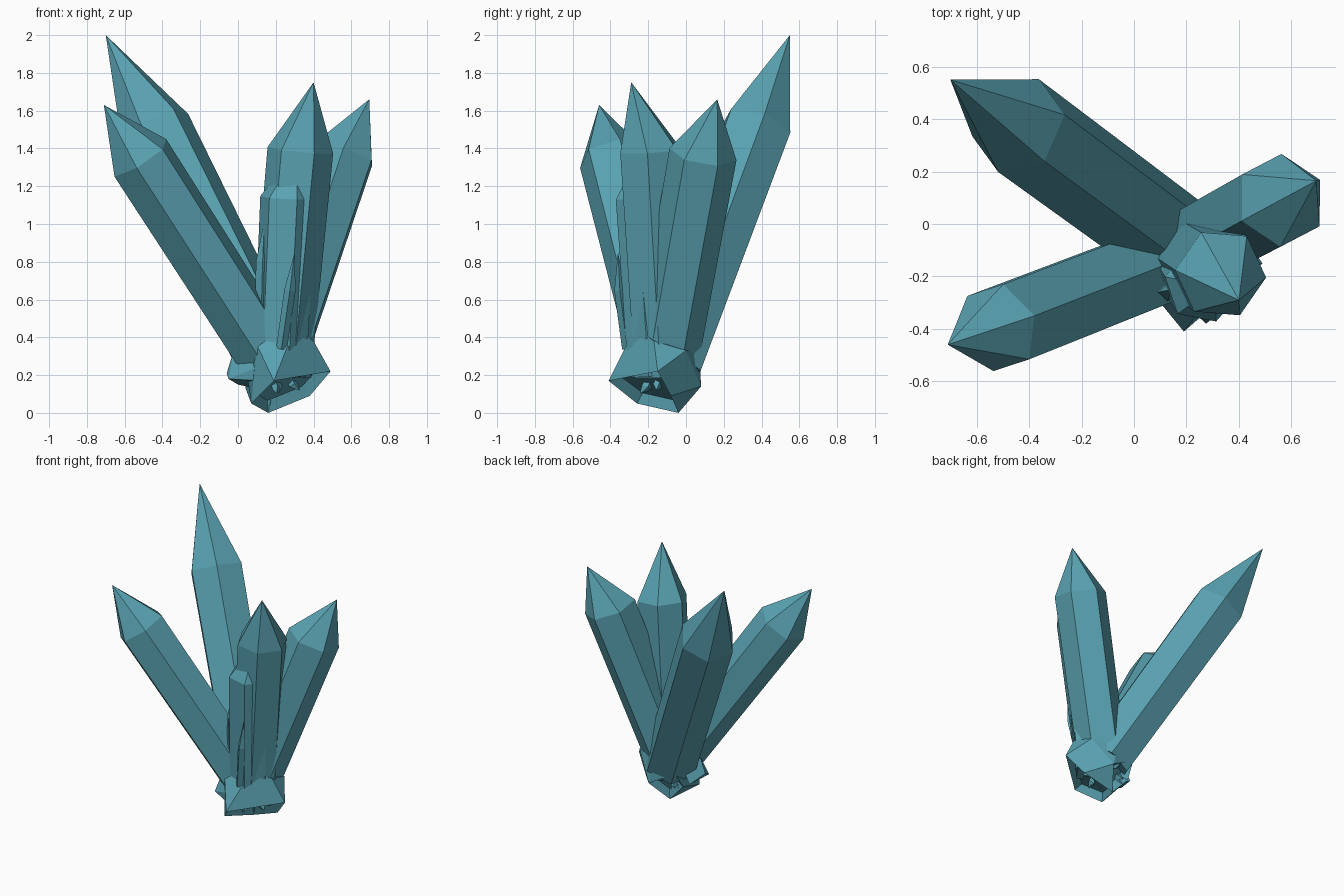
import bpy, bmesh, math, random
from mathutils import Vector

cube = bpy.data.objects.get("Cube")
if cube:
    bpy.data.objects.remove(cube, do_unlink=True)
random.seed(4)

teal = bpy.data.materials.new("teal_crystal")
teal.use_nodes = True
colour = (0.10, 0.36, 0.44, 1)
teal.diffuse_color = colour
teal.node_tree.nodes["Principled BSDF"].inputs["Base Color"].default_value = colour


def finish(bm, name):
    bmesh.ops.recalc_face_normals(bm, faces=bm.faces)
    mesh = bpy.data.meshes.new(name)
    bm.to_mesh(mesh)
    bm.free()
    mesh.materials.append(teal)
    obj = bpy.data.objects.new(name, mesh)
    bpy.context.collection.objects.link(obj)
    return obj


def crystal(name, base, shoulder, tip, corner, radius, sides=6, taper=0.95):
    """Prism from base to shoulder, closed by a point; corner aims one edge."""
    base, shoulder, tip = Vector(base), Vector(shoulder), Vector(tip)
    axis = (shoulder - base).normalized()
    u = Vector(corner)
    u = (u - axis * u.dot(axis)).normalized()
    v = axis.cross(u)
    bm = bmesh.new()
    rings = []
    for centre, r in ((base, radius * taper), (shoulder, radius)):
        ring = []
        for i in range(sides):
            a = math.tau * i / sides
            ring.append(bm.verts.new(centre + (u * math.cos(a) + v * math.sin(a)) * r))
        rings.append(ring)
    low, high = rings
    point = bm.verts.new(tip)
    bm.faces.new(low[::-1])
    for i in range(sides):
        j = (i + 1) % sides
        bm.faces.new((low[i], low[j], high[j], high[i]))
        bm.faces.new((high[i], high[j], point))
    return finish(bm, name)


def rock(name, points, pits=False):
    """Faceted convex stone, with sunken pits broken into its underside."""
    bm = bmesh.new()
    for p in points:
        bm.verts.new(p)
    bmesh.ops.convex_hull(bm, input=bm.verts[:])
    loose = [v for v in bm.verts if not v.link_faces]
    bmesh.ops.delete(bm, geom=loose, context='VERTS')
    bmesh.ops.dissolve_limit(bm, angle_limit=math.radians(24),
                             verts=bm.verts[:], edges=bm.edges[:])
    bm.normal_update()
    if pits:
        under = [f for f in bm.faces if f.normal.z < -0.3 and f.calc_area() > 0.03]
        spots = [(f.calc_center_median(), f.normal.copy()) for f in under]
        for f in under:
            bmesh.ops.inset_individual(bm, faces=[f], thickness=0.045, depth=-0.05)
        obj = finish(bm, name)
        return obj, spots
    return finish(bm, name), []


# Large crystals fanning out of the stone
crystal("tall_back_crystal", (0.19, -0.09, 0.25), (-0.44, 0.375, 1.51),
        (-0.70, 0.55, 2.0), (0.175, 0.04, 0.07), 0.195)
crystal("left_leaning_crystal", (0.19, -0.12, 0.25), (-0.517, -0.395, 1.35),
        (-0.71, -0.46, 1.63), (0.137, 0.045, 0.1), 0.175)
crystal("right_leaning_crystal", (0.19, -0.11, 0.25), (0.56, 0.09, 1.37),
        (0.695, 0.165, 1.66), (0, 0.18, -0.04), 0.18)
crystal("upright_crystal", (0.22, -0.12, 0.2), (0.33, -0.19, 1.39),
        (0.40, -0.29, 1.75), (-0.09, 0.19, 0), 0.175)
crystal("short_front_crystal", (0.22, -0.17, 0.2), (0.265, -0.23, 1.14),
        (0.31, -0.24, 1.38), (0.15, -0.03, 0), 0.15)

# Thin shards between the crystals
crystal("thin_front_shard", (0.23, -0.31, 0.34), (0.275, -0.35, 0.65),
        (0.30, -0.36, 0.85), (0, -1, 0), 0.03, 4)
crystal("thin_side_shard", (0.12, -0.26, 0.4), (0.13, -0.26, 0.8),
        (0.14, -0.25, 1.02), (0, -1, 0), 0.035, 4)

# Stone at the root
stone, pits = rock("root_stone", [
    (0.16, -0.04, 0), (0.07, -0.26, 0.05), (0.38, -0.08, 0.09), (0.49, -0.15, 0.22),
    (0.19, -0.41, 0.17), (0.30, -0.27, 0.45), (0.10, -0.30, 0.36), (0.40, -0.17, 0.38),
    (0.38, 0.0, 0.33), (0.20, 0.07, 0.32), (0.25, 0.08, 0.14), (0.05, 0.05, 0.25),
    (0.03, -0.10, 0.33), (0.04, -0.02, 0.13)], pits=True)

# Knob on the side of the stone
rock("side_knob", [
    (-0.06, -0.14, 0.21), (-0.02, -0.13, 0.34), (-0.05, -0.20, 0.18), (0.12, -0.30, 0.25),
    (0.12, -0.29, 0.17), (0.12, -0.05, 0.36), (0.0, -0.04, 0.15), (0.14, -0.2, 0.12)])

# Broken chips in the pits
for n, (centre, normal) in enumerate(pits):
    for k in range(3):
        jitter = Vector([random.uniform(-0.05, 0.05) for _ in range(3)])
        jitter -= normal * jitter.dot(normal)
        start = centre + jitter - normal * 0.07
        crystal(f"chip_{n}_{k}", start, start + normal * 0.04,
                start + normal * 0.075 + jitter * 0.4, (1, 0.3, 0.2), 0.025, 4)
